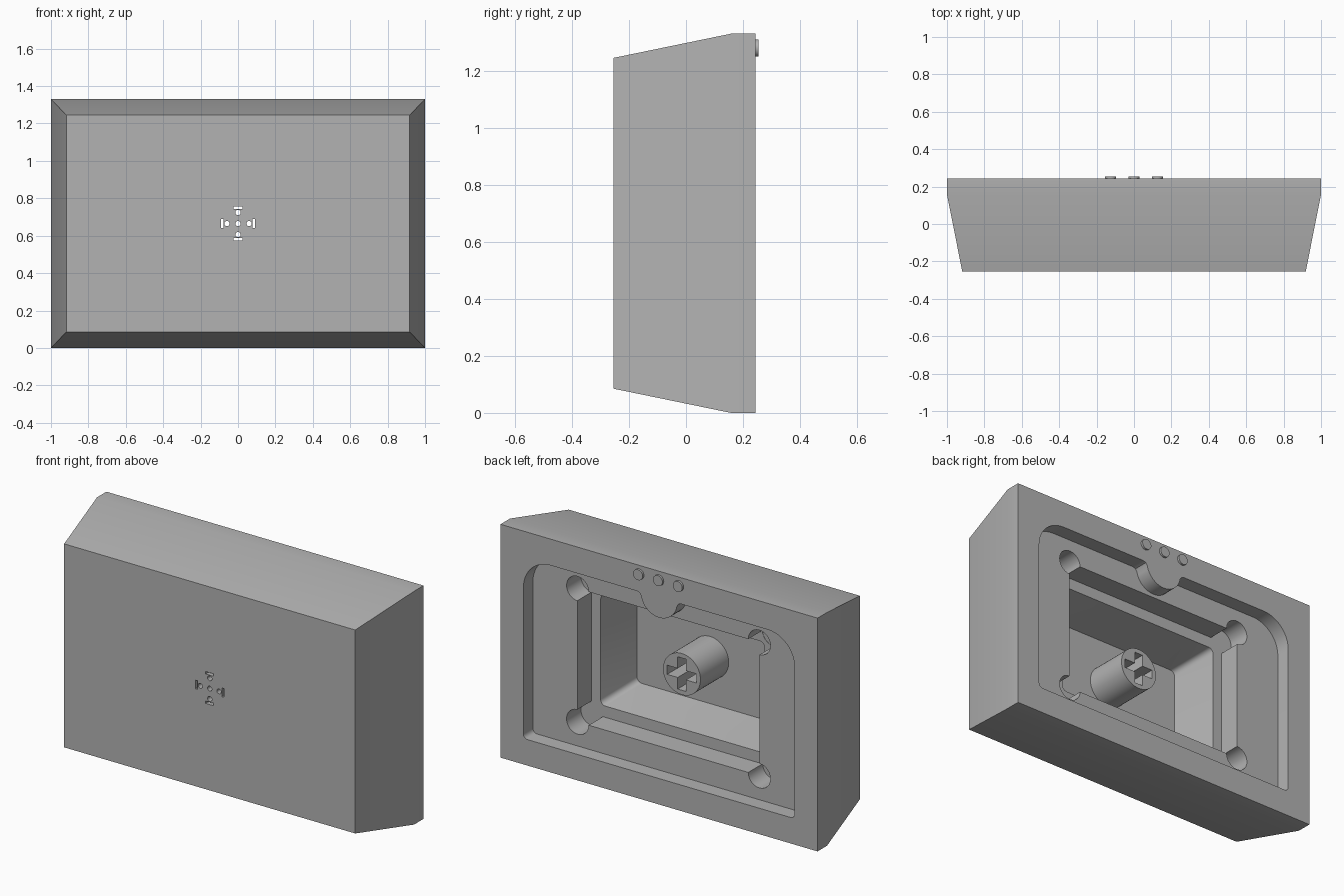
import bpy, bmesh, math

cube = bpy.data.objects.get("Cube")
if cube:
    bpy.data.objects.remove(cube, do_unlink=True)

# One plain grey material
grey = bpy.data.materials.new("plain grey")
grey.use_nodes = True
COLOUR = (0.45, 0.45, 0.45, 1.0)
grey.diffuse_color = COLOUR
grey.node_tree.nodes["Principled BSDF"].inputs["Base Color"].default_value = COLOUR

CZ = 0.665                      # height of the block's centre
FRONT, BACK = -0.255, 0.243     # front and back faces
RECESS_Y, STEP_Y, FLOOR_Y = 0.158, 0.03, -0.216


def arc(cx, cz, r, a0, a1, n):
    """Points along an arc, angles in degrees."""
    return [(cx + r * math.cos(math.radians(a0 + (a1 - a0) * i / n)),
             cz + r * math.sin(math.radians(a0 + (a1 - a0) * i / n))) for i in range(n + 1)]


def rect(hx, hz, cx=0.0, cz=CZ):
    return [(cx - hx, cz - hz), (cx + hx, cz - hz), (cx + hx, cz + hz), (cx - hx, cz + hz)]


def circle(r, cx=0.0, cz=CZ, n=32):
    return arc(cx, cz, r, 0, 360, n)[:-1]


def round_rect(hx, hz, r, n=6):
    pts = []
    for sx, sz, a in ((1, 1, 0), (-1, 1, 90), (-1, -1, 180), (1, -1, 270)):
        pts += arc(sx * (hx - r), CZ + sz * (hz - r), r, a, a + 90, n)
    return pts


def loft(name, rings):
    """Solid through (y, xz-profile) rings of equal point count."""
    bm = bmesh.new()
    loops = [[bm.verts.new((x, y, z)) for x, z in prof] for y, prof in rings]
    n = len(loops[0])
    for a, b in zip(loops, loops[1:]):
        for i in range(n):
            j = (i + 1) % n
            bm.faces.new((a[i], a[j], b[j], b[i]))
    bm.faces.new(loops[0])
    bm.faces.new(loops[-1])
    bmesh.ops.recalc_face_normals(bm, faces=bm.faces)
    me = bpy.data.meshes.new(name)
    bm.to_mesh(me)
    bm.free()
    me.materials.append(grey)
    ob = bpy.data.objects.new(name, me)
    bpy.context.collection.objects.link(ob)
    return ob


def prism(name, prof, y0, y1):
    return loft(name, [(y0, prof), (y1, prof)])


def select_only(ob):
    bpy.ops.object.select_all(action='DESELECT')
    ob.select_set(True)
    bpy.context.view_layer.objects.active = ob


def combine(target, tool, operation='DIFFERENCE'):
    """Apply a boolean and discard the tool."""
    tool.hide_render = True
    mod = target.modifiers.new("cut", 'BOOLEAN')
    mod.operation, mod.solver, mod.object = operation, 'EXACT', tool
    select_only(target)
    bpy.ops.object.modifier_apply(modifier=mod.name)
    bpy.data.objects.remove(tool, do_unlink=True)


# Block with tapered sides
block = loft("mold_block", [
    (FRONT, rect(0.918, 0.58)),
    (0.158, rect(1.0, CZ)),
    (BACK, rect(1.0, CZ)),
])

# Shallow back recess: large upper corners, tight lower ones, round tab at top
HX, LOW, TOP, R = 0.855, 0.148, 1.18, 0.17
recess = arc(-HX + 0.025, LOW + 0.025, 0.025, 180, 270, 4)
recess += arc(HX - 0.025, LOW + 0.025, 0.025, 270, 360, 4)
recess += arc(HX - R, TOP - R, R, 0, 90, 12)
recess += [(0.14, TOP), (0.122, TOP - 0.006)]
recess += arc(0, TOP, 0.115, -10, -170, 16)
recess += [(-0.122, TOP - 0.006), (-0.14, TOP)]
recess += arc(-HX + R, TOP - R, R, 90, 180, 12)
combine(block, prism("recess_cutter", recess, RECESS_Y, 0.3))

# Stepped pocket with round reliefs at its corners
combine(block, prism("pocket_cutter", rect(0.575, 0.38), STEP_Y, 0.2))
for sx in (-1, 1):
    for sz in (-1, 1):
        hole = circle(0.07, sx * 0.573, CZ + sz * 0.38, 24)
        combine(block, prism("relief_cutter", hole, STEP_Y - 0.002, 0.201))

# Deep tapered cavity
combine(block, loft("cavity_cutter", [
    (FLOOR_Y, round_rect(0.46, 0.265, 0.03)),
    (STEP_Y + 0.02, round_rect(0.522, 0.32, 0.03)),
]))

# Central stem with a cross socket
combine(block, prism("stem", circle(0.118, n=48), FLOOR_Y - 0.02, 0.038), 'UNION')
for hx, hz in ((0.092, 0.026), (0.026, 0.092)):
    combine(block, prism("cross_cutter", rect(hx, hz), FLOOR_Y + 0.006, 0.1))

# Vents through the front: a centre hole, then a hole and a slot in each arm
combine(block, prism("vent_cutter", circle(0.014, n=16), -0.3, -0.15))
for dx, dz in ((1, 0), (-1, 0), (0, 1), (0, -1)):
    vent = circle(0.014, dx * 0.059, CZ + dz * 0.059, 16)
    combine(block, prism("vent_cutter", vent, -0.3, -0.15))
    slot = rect(0.007 if dx else 0.025, 0.007 if dz else 0.025,
                dx * 0.084, CZ + dz * 0.084)
    combine(block, prism("slot_cutter", slot, -0.3, -0.15))

# Three small studs above the tab
studs = [prism(f"stud_{i + 1}", circle(0.03, x, 1.28), BACK - 0.01, 0.255)
         for i, x in enumerate((-0.125, 0.0, 0.125))]

for ob in [block] + studs:
    select_only(ob)
    bpy.ops.object.shade_smooth_by_angle(angle=math.radians(30))
